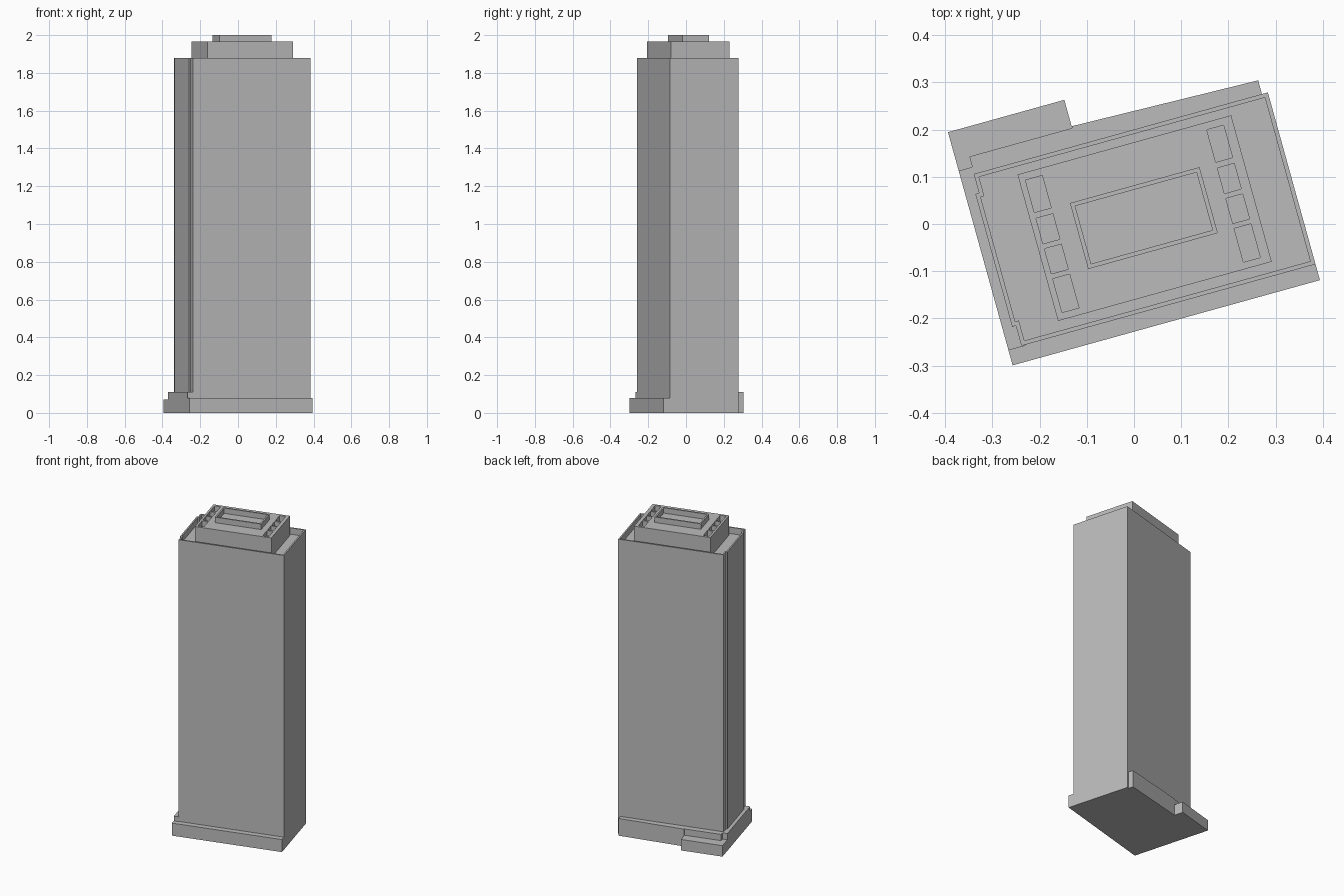
import bpy
import bmesh
from math import radians

cube = bpy.data.objects.get("Cube")
if cube:
    bpy.data.objects.remove(cube, do_unlink=True)

TURN = radians(15.5)  # the building stands turned on its plot

concrete = bpy.data.materials.new("concrete_grey")
concrete.use_nodes = True
GREY = (0.5, 0.5, 0.5, 1)
concrete.diffuse_color = GREY
concrete.node_tree.nodes["Principled BSDF"].inputs["Base Color"].default_value = GREY


def rect(u0, u1, v0, v1):
    return [(u0, v0), (u1, v0), (u1, v1), (u0, v1)]


def prism(name, outlines, z0, z1):
    """Extrude one or more plan outlines from z0 up to z1."""
    bm = bmesh.new()
    for outline in outlines:
        base = bm.faces.new([bm.verts.new((u, v, z0)) for u, v in outline])
        new = bmesh.ops.extrude_face_region(bm, geom=[base], use_keep_orig=True)["geom"]
        for vert in new:
            if isinstance(vert, bmesh.types.BMVert):
                vert.co.z = z1
    bmesh.ops.recalc_face_normals(bm, faces=bm.faces)
    mesh = bpy.data.meshes.new(name)
    bm.to_mesh(mesh)
    bm.free()
    mesh.materials.append(concrete)
    obj = bpy.data.objects.new(name, mesh)
    obj.rotation_euler.z = TURN
    bpy.context.scene.collection.objects.link(obj)
    return obj


def hollow(obj, outlines, floor, top):
    """Sink recesses into the top of a solid."""
    cutter = prism(obj.name + "_cutter", outlines, floor, top + 0.05)
    cutter.hide_render = True
    mod = obj.modifiers.new("recess", "BOOLEAN")
    mod.operation = "DIFFERENCE"
    mod.solver = "EXACT"
    mod.object = cutter
    bpy.context.view_layer.objects.active = obj
    bpy.ops.object.modifier_apply(modifier=mod.name)
    bpy.data.objects.remove(cutter, do_unlink=True)


def tower_plan(inset):
    """Tower footprint with a slightly projecting bay on the right-hand side."""
    left, right, front, back = -0.299 + inset, 0.348 - inset, -0.185 + inset, 0.193 - inset
    bay = left - 0.008
    return [(left, front), (right, front), (right, back), (left, back),
            (left, 0.151 - inset), (bay, 0.151 - inset),
            (bay, -0.141 + inset), (left, -0.141 + inset)]


# Podium: front terrace, raised side and back terraces, low corner block
prism("front_terrace", [rect(-0.328, 0.348, -0.22, -0.185)], 0, 0.08)
prism("raised_terrace", [[(-0.328, -0.187), (-0.29, -0.187), (-0.29, 0.18), (0.335, 0.18),
                          (0.335, 0.223), (-0.072, 0.235), (-0.072, 0.231),
                          (-0.298, 0.231), (-0.298, 0.208), (-0.328, 0.208)]], 0, 0.11)
prism("corner_block", [rect(-0.328, -0.072, 0.2, 0.293)], 0, 0.07)

# Tower shaft with a thin parapet around a sunken roof
tower = prism("tower", [tower_plan(0)], 0, 1.88)
hollow(tower, [tower_plan(0.009)], 1.84, 1.88)

# Plant storey with a row of open shafts at each end
plant = prism("plant_storey", [rect(-0.21, 0.26, -0.155, 0.167)], 1.83, 1.965)
shaft_rows = [(0.08, 0.151), (0.011, 0.067), (-0.055, 0), (-0.14, -0.066)]
shafts = [rect(u, u + 0.037, v0, v1) for u in (-0.197, 0.202) for v0, v1 in shaft_rows]
hollow(plant, shafts, 1.93, 1.965)

# Open-topped crown in the middle
crown = prism("crown", [rect(-0.119, 0.166, -0.066, 0.079)], 1.95, 2.0)
hollow(crown, [rect(-0.11, 0.157, -0.057, 0.07)], 1.966, 2.0)
